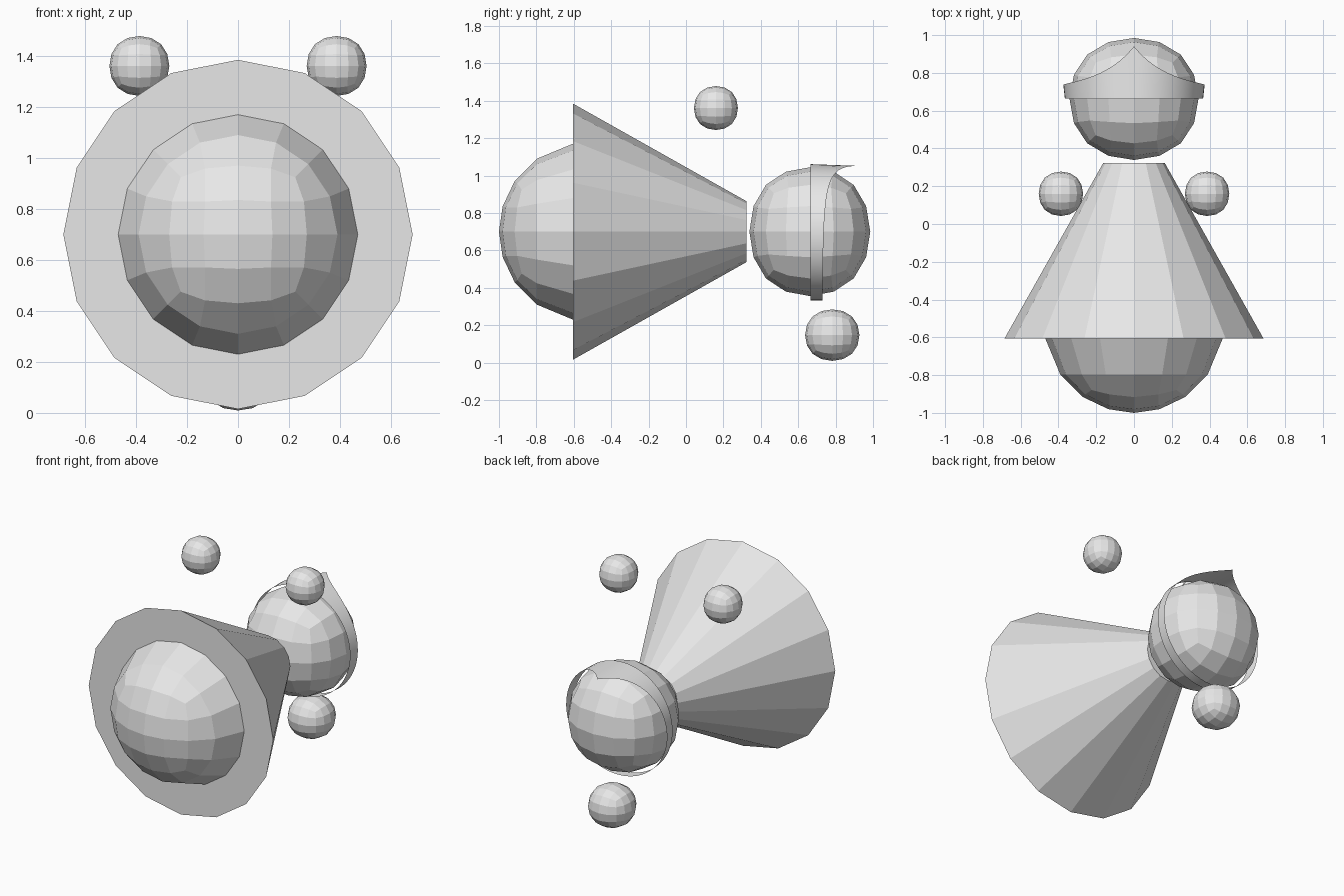
import bpy, bmesh, math
from mathutils import Vector

if "Cube" in bpy.data.objects:
    bpy.data.objects.remove(bpy.data.objects["Cube"])

grey = bpy.data.materials.new("plain grey")
grey.diffuse_color = (0.8, 0.8, 0.8, 1)
grey.use_nodes = True
grey.node_tree.nodes["Principled BSDF"].inputs["Base Color"].default_value = grey.diffuse_color
AXIS_Z = 0.70   # height of the long axis of the figure


def finish(bm, name, closed=True):
    if closed:
        bmesh.ops.recalc_face_normals(bm, faces=bm.faces)
    me = bpy.data.meshes.new(name)
    bm.to_mesh(me)
    bm.free()
    me.materials.append(grey)
    ob = bpy.data.objects.new(name, me)
    bpy.context.collection.objects.link(ob)
    return ob


def rounded_cube(name, centre, half):
    """Cube smoothed twice into a ball, scaled to the given half sizes."""
    bm = bmesh.new()
    bmesh.ops.create_cube(bm, size=2)
    k = 1 / 0.878   # undo the shrinkage of smoothing
    for v in bm.verts:
        v.co = Vector([c * h * k for c, h in zip(v.co, half)])
    ob = finish(bm, name)
    ob.location = centre
    sub = ob.modifiers.new("rounding", 'SUBSURF')
    sub.levels = sub.render_levels = 2
    return ob


def ring(bm, radius, y, n=16):
    return [bm.verts.new((radius * math.sin(2 * math.pi * i / n), y,
                          AXIS_Z + radius * math.cos(2 * math.pi * i / n)))
            for i in range(n)]


def bridge(bm, a, b):
    n = len(a)
    for i in range(n):
        bm.faces.new((a[i], a[(i + 1) % n], b[(i + 1) % n], b[i]))


# Skirt: truncated 16-sided cone lying along y
bm = bmesh.new()
base, neck = ring(bm, 0.685, -0.605), ring(bm, 0.163, 0.323)
bridge(bm, base, neck)
bm.faces.new(base)
bm.faces.new(neck)
finish(bm, "skirt")

# Underside dome: 4x4 grid cap joined to two round rings
bm = bmesh.new()
R, CY = 0.477, -0.523


def dome_y(r):
    return CY - math.sqrt(R * R - r * r)


def cap_point(i, j):
    # pull the corners of the grid in a little
    s = 0.135 * (1 - 0.042 * min(abs(i), abs(j)) ** 2)
    x, z = i * s, j * s
    return x, dome_y(math.hypot(x, z)), AXIS_Z + z


steps = range(-2, 3)
grid = {(i, j): bm.verts.new(cap_point(i, j)) for i in steps for j in steps}
for i in range(-2, 2):
    for j in range(-2, 2):
        bm.faces.new((grid[i, j], grid[i + 1, j], grid[i + 1, j + 1], grid[i, j + 1]))
edge = sorted((k for k in grid if max(abs(k[0]), abs(k[1])) == 2),
              key=lambda k: math.atan2(k[0], k[1]) % (2 * math.pi))
edge = [grid[k] for k in edge]
mid, rim = ring(bm, 0.39, dome_y(0.39)), ring(bm, 0.47, -0.605)
bridge(bm, edge, mid)
bridge(bm, mid, rim)
finish(bm, "underside_dome")

# Head, floating hands and hair bun
rounded_cube("head", (0, 0.662, AXIS_Z), (0.357, 0.338, 0.36))
for side, label in ((-1, "left"), (1, "right")):
    rounded_cube(label + "_hand", (side * 0.387, 0.16, 1.361), (0.123, 0.123, 0.123))
rounded_cube("hair_bun", (0, 0.782, 0.147), (0.152, 0.152, 0.144))

# Tiara: thin band around the head rising to a point on the face side
bm = bmesh.new()
N = 64
low, high = [], []
for i in range(N):
    t = 2 * math.pi * i / N
    away = min(t, 2 * math.pi - t)
    top = 0.73 + 0.21 * math.exp(-away / 0.45)
    x, z = math.sin(t), 0.697 + 0.364 * math.cos(t)
    low.append(bm.verts.new((0.366 * x, 0.665, z)))
    high.append(bm.verts.new((0.374 * x, top, z - 0.01 * max(0, math.cos(t)) * (top - 0.73) / 0.21)))
bridge(bm, high, low)
tiara = finish(bm, "tiara")
for p in tiara.data.polygons:
    p.use_smooth = True
